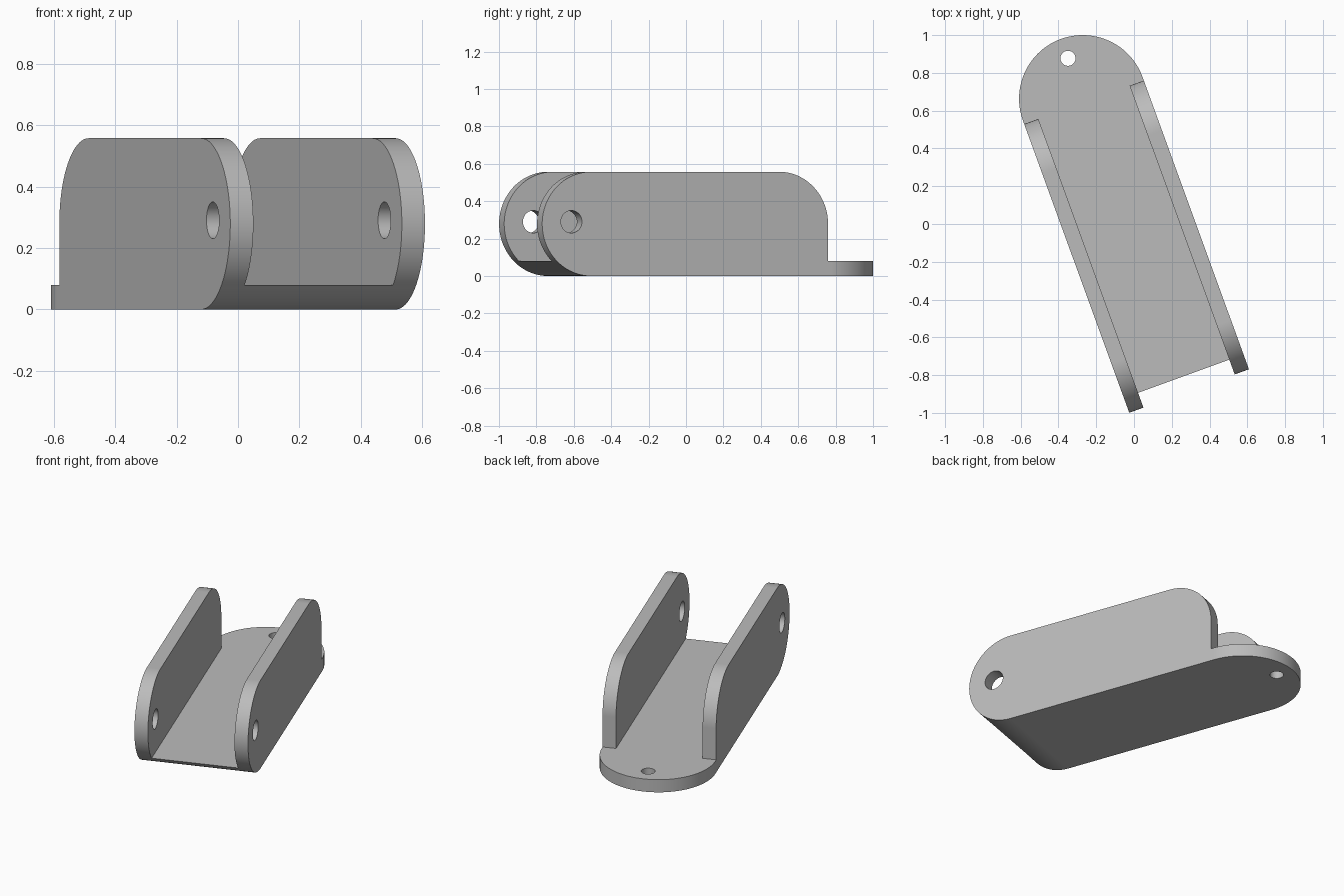
import bpy
import bmesh
from math import sin, cos, pi, radians
from mathutils import Matrix, Vector

cube = bpy.data.objects.get("Cube")
if cube:
    bpy.data.objects.remove(cube, do_unlink=True)

R = 0.337             # half width and tail radius
LENGTH = 1.6465       # tail centre to nose tip
HEIGHT = 0.557
NOSE = HEIGHT / 2     # nose and rear corner radius
WALL = 0.08
WALL_BACK = -0.02     # rear end of the side walls
PIN_Y, PIN_Z, PIN_R = -1.48, 0.29, 0.06
BOLT_Y, BOLT_R = 0.228, 0.04

grey = bpy.data.materials.new("plain grey")
grey.use_nodes = True
colour = (0.50, 0.50, 0.50, 1)
grey.diffuse_color = colour
grey.node_tree.nodes["Principled BSDF"].inputs["Base Color"].default_value = colour


def arc(cx, cy, r, start, end, steps):
    """Points on an arc, angles in degrees."""
    angles = [radians(start + (end - start) * i / steps) for i in range(steps + 1)]
    return [(cx + r * cos(a), cy + r * sin(a)) for a in angles]


def prism(name, outline, low, high, sideways=False):
    """Extrude an outline in z, or a (y, z) outline in x."""
    def place(p, d):
        return (d, p[0], p[1]) if sideways else (p[0], p[1], d)
    bm = bmesh.new()
    face = bm.faces.new([bm.verts.new(place(p, low)) for p in outline])
    grown = bmesh.ops.extrude_face_region(bm, geom=[face])["geom"]
    offset = Vector(place((0, 0), high - low))
    bmesh.ops.translate(bm, vec=offset,
                        verts=[v for v in grown if isinstance(v, bmesh.types.BMVert)])
    bmesh.ops.recalc_face_normals(bm, faces=bm.faces)
    mesh = bpy.data.meshes.new(name)
    bm.to_mesh(mesh)
    bm.free()
    mesh.materials.append(grey)
    obj = bpy.data.objects.new(name, mesh)
    bpy.context.collection.objects.link(obj)
    return obj


def combine(obj, tool, operation):
    """Apply a boolean and discard the tool."""
    mod = obj.modifiers.new(operation, "BOOLEAN")
    mod.operation, mod.solver, mod.object = operation, "EXACT", tool
    bpy.context.view_layer.objects.active = obj
    bpy.ops.object.modifier_apply(modifier=mod.name)
    bpy.data.objects.remove(tool, do_unlink=True)


# Side silhouette: round nose, rounded rear corner, low tail
silhouette = (arc(NOSE - LENGTH, NOSE, NOSE, 270, 90, 48)
              + arc(WALL_BACK - NOSE, HEIGHT - NOSE, NOSE, 90, 0, 24)
              + [(WALL_BACK, WALL), (1, WALL), (1, 0)])
bracket = prism("bracket", silhouette, -1, 1, sideways=True)

# Plan outline with the round tail
plan = prism("plan", arc(0, 0, R, 0, 180, 64) + [(-R, -2), (R, -2)], -1, 1)
combine(bracket, plan, "INTERSECT")

# Open channel between the two side walls
inner = R - WALL
channel = prism("channel", [(-inner, -2), (inner, -2), (inner, 1), (-inner, 1)], WALL, 1)
combine(bracket, channel, "DIFFERENCE")

# Pin holes through both walls, bolt hole through the tail
pin = prism("pin_hole", arc(PIN_Y, PIN_Z, PIN_R, 0, 352.5, 47), -1, 1, sideways=True)
combine(bracket, pin, "DIFFERENCE")
bolt = prism("bolt_hole", arc(0, BOLT_Y, BOLT_R, 0, 350, 35), -1, 1)
combine(bracket, bolt, "DIFFERENCE")

# Merge flat faces and set the bracket at its angle
bm = bmesh.new()
bm.from_mesh(bracket.data)
bmesh.ops.remove_doubles(bm, verts=bm.verts, dist=0.0001)
bmesh.ops.dissolve_limit(bm, angle_limit=radians(0.5), verts=bm.verts, edges=bm.edges)
bm.transform(Matrix.Translation((-0.2715, 0.663, 0)) @ Matrix.Rotation(radians(20), 4, "Z"))
bm.to_mesh(bracket.data)
bm.free()

# Smooth curves with crisp edges and even flats
bpy.ops.object.select_all(action="DESELECT")
bracket.select_set(True)
bpy.context.view_layer.objects.active = bracket
bpy.ops.object.shade_smooth_by_angle(angle=radians(30))
weighted = bracket.modifiers.new("even_flats", "WEIGHTED_NORMAL")
weighted.keep_sharp = True
